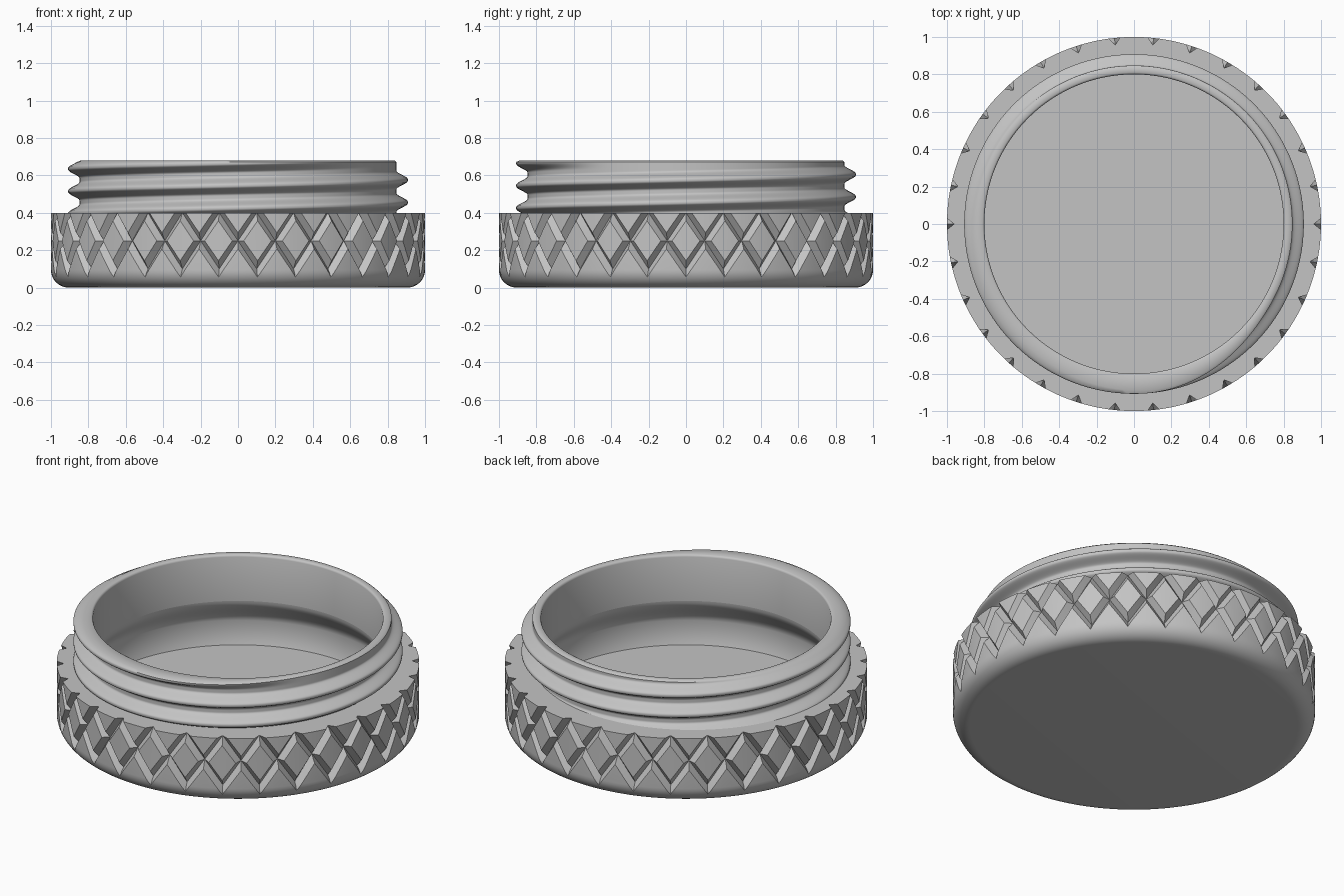
import bpy, bmesh, math
from math import sin, cos, acos, pi, radians, sqrt

cube = bpy.data.objects.get("Cube")
if cube:
    bpy.data.objects.remove(cube, do_unlink=True)

grey = bpy.data.materials.new("plain grey")
grey.use_nodes = True
colour = (0.55, 0.55, 0.55, 1)
grey.diffuse_color = colour
grey.node_tree.nodes["Principled BSDF"].inputs["Base Color"].default_value = colour


def polar(r, angle, z):
    return (r * cos(angle), r * sin(angle), z)


def make_object(name, bm, sharp_angle):
    bmesh.ops.recalc_face_normals(bm, faces=bm.faces)
    mesh = bpy.data.meshes.new(name)
    bm.to_mesh(mesh)
    bm.free()
    mesh.materials.append(grey)
    obj = bpy.data.objects.new(name, mesh)
    bpy.context.collection.objects.link(obj)
    bpy.ops.object.select_all(action="DESELECT")
    obj.select_set(True)
    bpy.context.view_layer.objects.active = obj
    bpy.ops.object.shade_smooth_by_angle(angle=radians(sharp_angle))


def ring_surface(bm, profile_at, steps):
    """Sweep a profile, which may change with the angle, once round z."""
    rings = []
    for i in range(steps):
        angle = 2 * pi * i / steps
        rings.append([bm.verts.new(polar(r, angle, z)) for r, z in profile_at(angle)])
    for i, a in enumerate(rings):
        b = rings[(i + 1) % steps]
        for j in range(len(a) - 1):
            bm.faces.new((a[j], b[j], b[j + 1], a[j + 1]))
    return rings


def smoothstep(t):
    t = max(0, min(1, t))
    return t * t * (3 - 2 * t)


TOP, HEIGHT, FILLET, BORE, SIDES = 0.40, 0.68, 0.095, 0.8, 180
# Grip pattern: mid height, half height, relative groove width, depth, repeats
MID, HALF, WIDTH, DEEP, REPEATS = 0.25, 0.15, 0.29, 0.038, 30
GRIP_LOW = 0.05


def outer_radius(z):
    if z >= FILLET:
        return 1
    return 1 - FILLET + sqrt(FILLET ** 2 - (FILLET - z) ** 2)


def groove_depth(x, z):
    offset = abs(x + abs(z - MID) / HALF - 1)
    return DEEP * max(0, 1 - offset / WIDTH)


def grip_patch(low, high, slope):
    """Flat quarter of a diamond, split along the edges of its groove."""
    patch = bmesh.new()
    corners = ((0, low), (1, low), (1, high), (0, high))
    patch.faces.new([patch.verts.new((x, z, 0)) for x, z in corners])
    cuts = [((c, MID, 0), (1, slope / HALF, 0)) for c in (1 - WIDTH, 1, 1 + WIDTH)]
    cuts += [((x / 3, 0, 0), (1, 0, 0)) for x in (1, 2)]
    cuts += [((0, z, 0), (0, 1, 0)) for z in (0.065, 0.08, FILLET)]
    for point, normal in cuts:
        bmesh.ops.bisect_plane(patch, geom=patch.verts[:] + patch.edges[:] + patch.faces[:],
                               dist=1e-5, plane_co=point, plane_no=normal)
    return patch


# Grip wall: quarter diamonds mirrored and repeated round the base
base = bmesh.new()
pitch = 2 * pi / REPEATS
for low, high, slope in ((GRIP_LOW, MID, -1), (MID, TOP, 1)):
    patch = grip_patch(low, high, slope)
    for n in range(REPEATS):
        for side in (-1, 1):
            copies = {}
            for v in patch.verts:
                x, z = v.co.x, v.co.y
                copies[v] = base.verts.new(polar(outer_radius(z) - groove_depth(x, z),
                                                 pitch * (n + side * x / 2), z))
            for face in patch.faces:
                base.faces.new([copies[v] for v in face.verts])
    patch.free()
bmesh.ops.remove_doubles(base, verts=base.verts, dist=1e-4)

# Flat shoulder from the notched top edge in to the bore
rim = [e for e in base.edges if e.is_boundary and all(v.co.z > TOP - 1e-4 for v in e.verts)]
for item in bmesh.ops.extrude_edge_only(base, edges=rim)["geom"]:
    if isinstance(item, bmesh.types.BMVert):
        scale = BORE / item.co.xy.length
        item.co.x *= scale
        item.co.y *= scale

# Rounded bottom edge and underside
last = acos(1 - GRIP_LOW / FILLET)
bottom = [(1 - FILLET + FILLET * sin(last * i / 7), FILLET - FILLET * cos(last * i / 7))
          for i in range(8)]
rings = ring_surface(base, lambda angle: bottom, SIDES)
base.faces.new([ring[0] for ring in rings])

# Inside of the cup, wider below the neck, and its floor
inside = [(BORE + 0.09 * smoothstep(i / 10), TOP - 0.016 * i) for i in range(11)]
inside += [(0.888, 0.18), (0.88, 0.13), (0.87, 0.1)]
rings = ring_surface(base, lambda angle: inside, SIDES)
base.faces.new([ring[-1] for ring in rings])
bmesh.ops.remove_doubles(base, verts=base.verts, dist=1e-4)
make_object("knurled_base", base, 30)

# Neck: screw thread running out just under the rim
PITCH, ROOT, DEPTH = 0.12, 0.847, 0.061


def thread_radius(angle, z):
    ridge = 0
    for turn in range(-3, 2):
        crest = 0.575 + PITCH * (angle / (2 * pi) + turn)
        strength = smoothstep((0.686 - crest) / 0.02)
        distance = abs(z - crest)
        ridge = max(ridge, strength * smoothstep(1 - (distance - 0.004) / 0.046))
    return ROOT + DEPTH * ridge


def neck_profile(angle):
    lip = thread_radius(angle, HEIGHT)
    points = [(BORE, TOP), (BORE, HEIGHT - 0.012), (0.803, HEIGHT - 0.004),
              (0.81, HEIGHT), (lip - 0.01, HEIGHT)]
    rows = 60
    start = HEIGHT - 0.008
    for i in range(rows + 1):
        z = start + (TOP - start) * i / rows
        points.append((thread_radius(angle, z), z))
    return points


neck = bmesh.new()
ring_surface(neck, neck_profile, SIDES)
make_object("threaded_neck", neck, 50)
